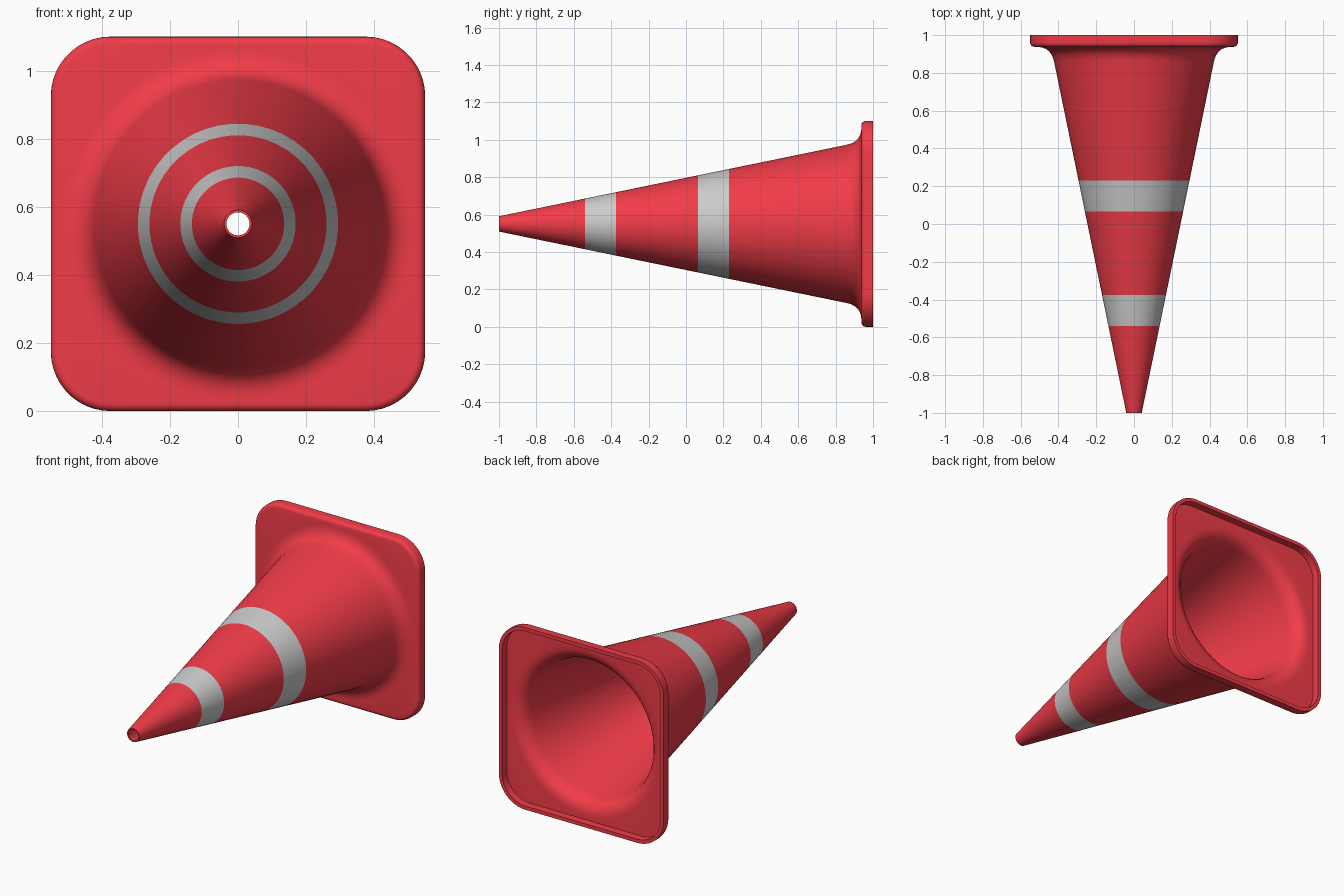
import bpy, bmesh, math

if "Cube" in bpy.data.objects:
    bpy.data.objects.remove(bpy.data.objects["Cube"])

N = 48            # sides of the cone
CZ = 0.55         # height of the cone axis


def material(name, rgb):
    m = bpy.data.materials.new(name)
    m.diffuse_color = (*rgb, 1)
    m.use_nodes = True
    m.node_tree.nodes["Principled BSDF"].inputs["Base Color"].default_value = m.diffuse_color
    return m


def circle(r, y):
    pts = []
    for i in range(N):
        a = 2 * math.pi * (i + 0.5) / N
        pts.append((r * math.cos(a), y, CZ + r * math.sin(a)))
    return pts


def rounded_square(half, y, radius):
    pts, per = [], N // 4
    for q in range(4):
        mid = math.pi / 4 + q * math.pi / 2
        c = (half - radius) * math.sqrt(2)
        for k in range(per):
            a = q * math.pi / 2 + math.pi / 2 * k / (per - 1)
            pts.append((c * math.cos(mid) + radius * math.cos(a), y,
                        CZ + c * math.sin(mid) + radius * math.sin(a)))
    return pts


def flare(p0, p1, p2, steps=8):
    # Curve from the cone wall out to the plate, as (radius, y)
    return [tuple((1-t)**2 * a + 2*t*(1-t) * b + t*t * c for a, b, c in zip(p0, p1, p2))
            for t in (i / steps for i in range(1, steps + 1))]


def cone_r(y):
    return 0.041 + (y + 1) * 0.206


rings, grey_after = [], set()

# Inner wall, from plate recess to tip
inner = flare((0.41, 0.87), (0.426, 0.955), (0.505, 0.955))
for half, y, rad in ((0.55, 1.0, 0.175), (0.528, 1.0, 0.153), (0.528, 0.955, 0.153)):
    rings.append(rounded_square(half, y, rad))
rings += [circle(r, y) for r, y in reversed(inner)]
rings += [circle(0.41, 0.87), circle(0.034, -1.0)]

# Outer wall with two reflective bands
for y in (-1.0, -0.54, -0.375, 0.065, 0.23, 0.855):
    if y in (-0.54, 0.065):
        grey_after.add(len(rings))
    rings.append(circle(cone_r(y), y))
rings += [circle(r, y) for r, y in flare((cone_r(0.855), 0.855), (0.438, 0.938), (0.518, 0.938))]

# Base plate front with a rounded edge
e = 0.022
for k in range(5):
    a = math.pi / 2 * k / 4
    d = e * (1 - math.sin(a))
    rings.append(rounded_square(0.55 - d, 0.938 + e * (1 - math.cos(a)), 0.175 - d))

# Skin the rings into one closed shell
bm = bmesh.new()
loops = [[bm.verts.new(p) for p in ring] for ring in rings]
for i, a in enumerate(loops):
    b = loops[(i + 1) % len(loops)]
    for j in range(N):
        k = (j + 1) % N
        f = bm.faces.new((a[j], a[k], b[k], b[j]))
        f.material_index = 1 if i in grey_after else 0
bmesh.ops.recalc_face_normals(bm, faces=bm.faces)
mesh = bpy.data.meshes.new("traffic_cone")
bm.to_mesh(mesh)
bm.free()
mesh.materials.append(material("red_plastic", (0.88, 0.045, 0.065)))
mesh.materials.append(material("reflective_grey", (0.8, 0.8, 0.8)))
cone = bpy.data.objects.new("traffic_cone", mesh)
bpy.context.collection.objects.link(cone)

# Smooth shading with crisp rims
bpy.context.view_layer.objects.active = cone
cone.select_set(True)
bpy.ops.object.shade_smooth_by_angle(angle=math.radians(35))
